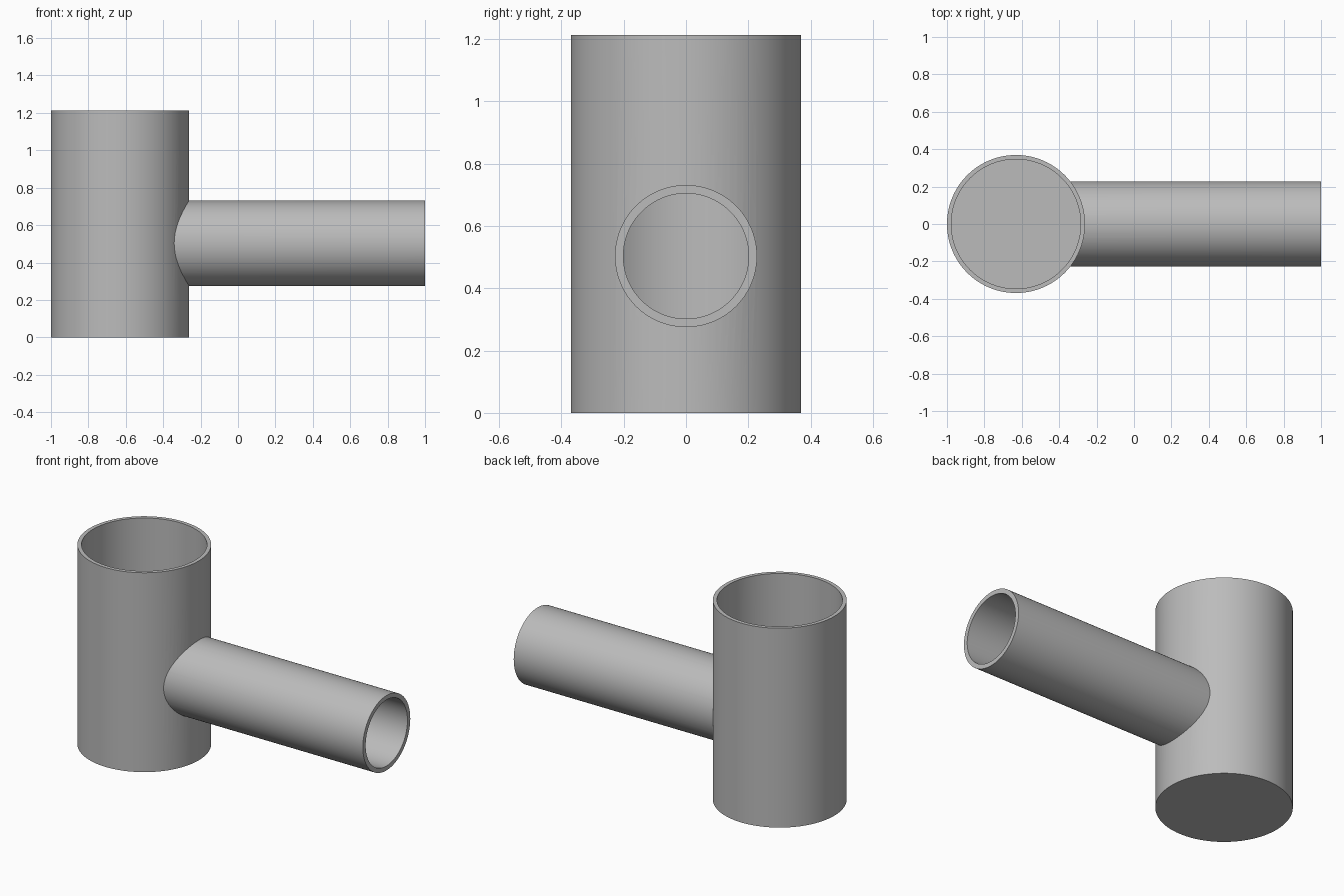
import bpy
from math import pi

if "Cube" in bpy.data.objects:
    bpy.data.objects.remove(bpy.data.objects["Cube"], do_unlink=True)

CUP_X, CUP_R, CUP_H = -0.631, 0.369, 1.213
TUBE_Z, TUBE_R, TUBE_END = 0.503, 0.228, 1.0
CUP_WALL, TUBE_WALL = 0.023, 0.027

grey = bpy.data.materials.new("plain_grey")
grey.use_nodes = True
colour = (0.5, 0.5, 0.5, 1)
grey.diffuse_color = colour
grey.node_tree.nodes["Principled BSDF"].inputs["Base Color"].default_value = colour


def upright(name, radius, z0, z1):
    """Vertical cylinder on the cup axis."""
    bpy.ops.mesh.primitive_cylinder_add(
        vertices=96, radius=radius, depth=z1 - z0, location=(CUP_X, 0, (z0 + z1) / 2))
    return finish(name)


def sideways(name, radius, x1):
    """Horizontal cylinder from the cup axis towards +x."""
    bpy.ops.mesh.primitive_cylinder_add(
        vertices=96, radius=radius, depth=x1 - CUP_X,
        location=((CUP_X + x1) / 2, 0, TUBE_Z), rotation=(0, pi / 2, 0))
    return finish(name)


def finish(name):
    obj = bpy.context.object
    obj.name = name
    obj.data.materials.append(grey)
    return obj


def combine(target, tool, operation):
    """Apply a boolean and discard the tool."""
    tool.hide_render = True
    mod = target.modifiers.new(operation.lower(), "BOOLEAN")
    mod.operation, mod.object, mod.solver = operation, tool, "EXACT"
    bpy.context.view_layer.objects.active = target
    bpy.ops.object.modifier_apply(modifier=mod.name)
    bpy.data.objects.remove(tool, do_unlink=True)


# Closed-bottom cup joined to its side tube
vessel = upright("cup_with_side_tube", CUP_R, 0, CUP_H)
combine(vessel, sideways("side_tube", TUBE_R, TUBE_END), "UNION")

# Hollow the cup above its floor, then bore the tube through into it
combine(vessel, upright("cup_cavity", CUP_R - CUP_WALL, CUP_WALL, CUP_H + 0.1), "DIFFERENCE")
combine(vessel, sideways("tube_bore", TUBE_R - TUBE_WALL, TUBE_END + 0.1), "DIFFERENCE")

# Smooth walls with crisp rims and seam
bpy.ops.object.select_all(action="DESELECT")
vessel.select_set(True)
bpy.context.view_layer.objects.active = vessel
bpy.ops.object.shade_smooth_by_angle(angle=pi / 6)
